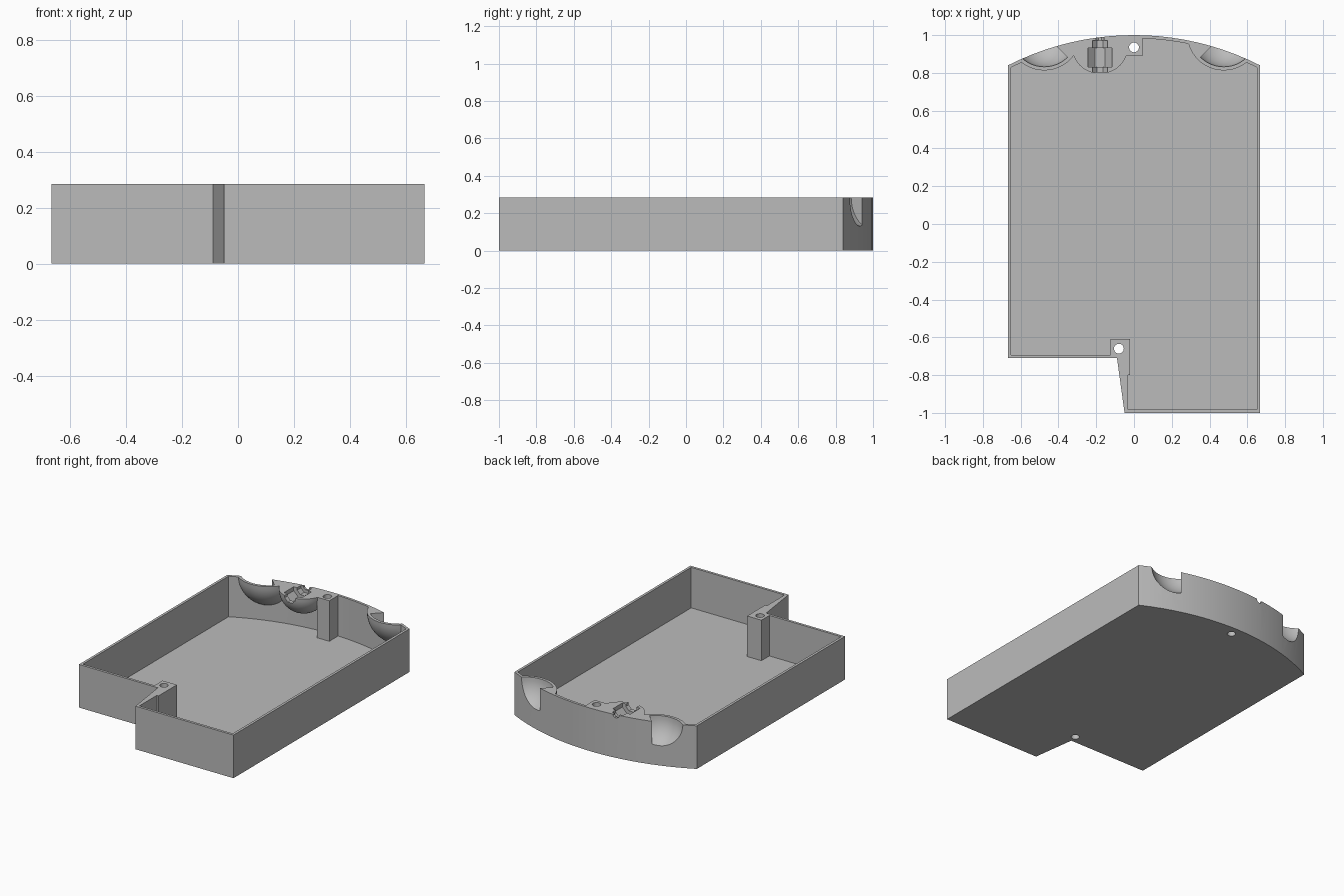
import bpy, bmesh, math
from mathutils import Vector, Matrix

cube = bpy.data.objects.get("Cube")
if cube:
    bpy.data.objects.remove(cube, do_unlink=True)

H = 0.285              # case height
WALL = 0.017           # wall and floor thickness
ARC_Y, ARC_R = -0.47, 1.47   # curved back wall

grey = bpy.data.materials.new("plain_grey")
grey.use_nodes = True
grey.diffuse_color = (0.5, 0.5, 0.5, 1)
grey.node_tree.nodes["Principled BSDF"].inputs["Base Color"].default_value = (0.5, 0.5, 0.5, 1)


def finish(name, bm):
    bmesh.ops.recalc_face_normals(bm, faces=bm.faces)
    mesh = bpy.data.meshes.new(name)
    bm.to_mesh(mesh)
    bm.free()
    mesh.materials.append(grey)
    ob = bpy.data.objects.new(name, mesh)
    bpy.context.collection.objects.link(ob)
    return ob


def prism(name, points, z0, z1):
    bm = bmesh.new()
    face = bm.faces.new([bm.verts.new((x, y, z0)) for x, y in points])
    new = bmesh.ops.extrude_face_region(bm, geom=[face])["geom"]
    top = [v for v in new if isinstance(v, bmesh.types.BMVert)]
    bmesh.ops.translate(bm, verts=top, vec=(0, 0, z1 - z0))
    return finish(name, bm)


def box(name, x0, x1, y0, y1, z0, z1):
    return prism(name, [(x0, y0), (x1, y0), (x1, y1), (x0, y1)], z0, z1)


def ball(name, x, y, r, cut_normal=None):
    bm = bmesh.new()
    bmesh.ops.create_uvsphere(bm, u_segments=48, v_segments=24, radius=r)
    if cut_normal:
        bmesh.ops.bisect_plane(bm, geom=bm.verts[:] + bm.edges[:] + bm.faces[:],
                               plane_co=(0, 0, 0), plane_no=cut_normal, clear_outer=True)
        rim = [e for e in bm.edges if e.is_boundary]
        bmesh.ops.holes_fill(bm, edges=rim)
    bmesh.ops.translate(bm, verts=bm.verts, vec=(x, y, H))
    return finish(name, bm)


def rod(name, centre, r, length, sides, along_y=False):
    bm = bmesh.new()
    bmesh.ops.create_cone(bm, cap_ends=True, segments=sides, radius1=r, radius2=r, depth=length)
    if along_y:
        bmesh.ops.rotate(bm, verts=bm.verts, matrix=Matrix.Rotation(math.pi / sides, 3, 'Z'))
        bmesh.ops.rotate(bm, verts=bm.verts, matrix=Matrix.Rotation(math.pi / 2, 3, 'X'))
    bmesh.ops.translate(bm, verts=bm.verts, vec=Vector(centre))
    return finish(name, bm)


def subtract(target, cutter):
    mod = target.modifiers.new("cut", 'BOOLEAN')
    mod.operation, mod.solver, mod.object = 'DIFFERENCE', 'EXACT', cutter
    bpy.context.view_layer.objects.active = target
    bpy.ops.object.modifier_apply(modifier=mod.name)
    bpy.data.objects.remove(cutter, do_unlink=True)


def back_arc(half_width, radius, steps=20):
    xs = [half_width * (1 - 2 * i / steps) for i in range(steps + 1)]
    return [(x, ARC_Y + math.sqrt(radius ** 2 - x ** 2)) for x in xs]


# Outer case with stepped front and curved back
W = 0.667
case = prism("case", [(-W, -0.71), (-0.09, -0.71), (-0.05, -1), (W, -1)]
             + back_arc(W, ARC_R), 0, H)

# Cavity, leaving the posts, bowl shells and boss standing
w, front = W - WALL, -1 + WALL
cavity = prism("cavity", [(-w, -0.693), (-0.033, -0.693), (-0.033, front), (w, front)]
               + back_arc(w, ARC_R - WALL), WALL, H + 0.3)
subtract(cavity, box("back_post", -0.045, 0.045, 0.89, 1.1, -0.1, 0.7))
subtract(cavity, box("front_post", -0.125, -0.02, -0.8, -0.61, -0.1, 0.7))
for s in (-1, 1):
    subtract(cavity, ball("bowl_shell", 0.475 * s, 1.007, 0.194))
subtract(cavity, ball("boss", -0.18, 0.945, 0.15))
subtract(case, cavity)

# Round recesses through the back wall, each with a flat inner side
for s in (-1, 1):
    subtract(case, ball("bowl_recess", 0.475 * s, 1.007, 0.175, (-s, 1, 0)))

# Stepped socket in the boss: (radius, y start, y end)
for r, y0, y1 in ((0.042, 0.77, 0.84), (0.07, 0.83, 0.932), (0.043, 0.92, 0.972), (0.022, 0.96, 1.05)):
    subtract(case, rod("socket", (-0.18, (y0 + y1) / 2, H), r, y1 - y0, 8, True))

# Screw holes through both posts
for x, y in ((0, 0.935), (-0.08, -0.66)):
    subtract(case, rod("screw_hole", (x, y, H / 2), 0.026, 1, 24))

bpy.ops.object.select_all(action='DESELECT')
case.select_set(True)
bpy.context.view_layer.objects.active = case
bpy.ops.object.shade_smooth_by_angle(angle=math.radians(25))
